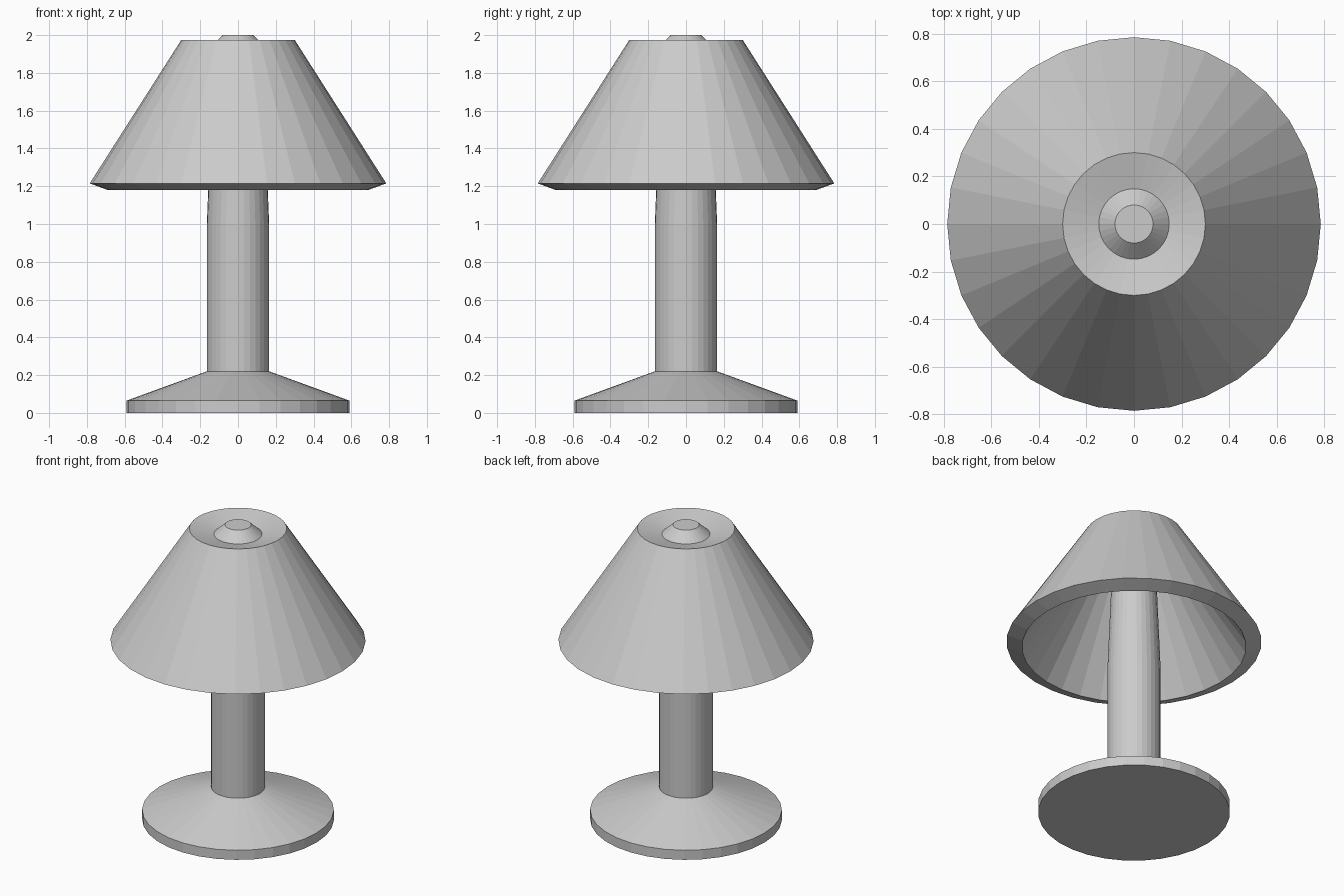
import bpy, bmesh
from math import cos, sin, tau

if "Cube" in bpy.data.objects:
    bpy.data.objects.remove(bpy.data.objects["Cube"])

SIDES = 32


def lathe(name, profile, closed=False):
    """Revolve (radius, z) points around z; open profiles get end caps."""
    bm = bmesh.new()
    rings = [[bm.verts.new((r * cos(tau * i / SIDES), r * sin(tau * i / SIDES), z))
              for i in range(SIDES)] for r, z in profile]
    pairs = list(zip(rings, rings[1:]))
    if closed:
        pairs.append((rings[-1], rings[0]))
    else:
        bm.faces.new(rings[0])
        bm.faces.new(rings[-1])
    for a, b in pairs:
        for i in range(SIDES):
            j = (i + 1) % SIDES
            bm.faces.new((a[i], a[j], b[j], b[i]))
    bmesh.ops.recalc_face_normals(bm, faces=bm.faces)
    mesh = bpy.data.meshes.new(name)
    bm.to_mesh(mesh)
    bm.free()
    obj = bpy.data.objects.new(name, mesh)
    bpy.context.collection.objects.link(obj)
    return obj


# Foot and tapering stem in one turned piece
lathe("base_and_stem", [(0.59, 0), (0.59, 0.065), (0.165, 0.22),
                        (0.165, 1.0), (0.127, 1.93)])

# Thick hollow shade with a bevelled lower rim and dished top
lathe("shade", [(0.785, 1.215), (0.30, 1.975), (0.148, 1.938),
                (0.127, 1.92), (0.20, 1.92), (0.69, 1.18)], closed=True)

# Small tapered cap in the dish
lathe("top_cap", [(0.127, 1.92), (0.148, 1.938), (0.08, 2.0)])
